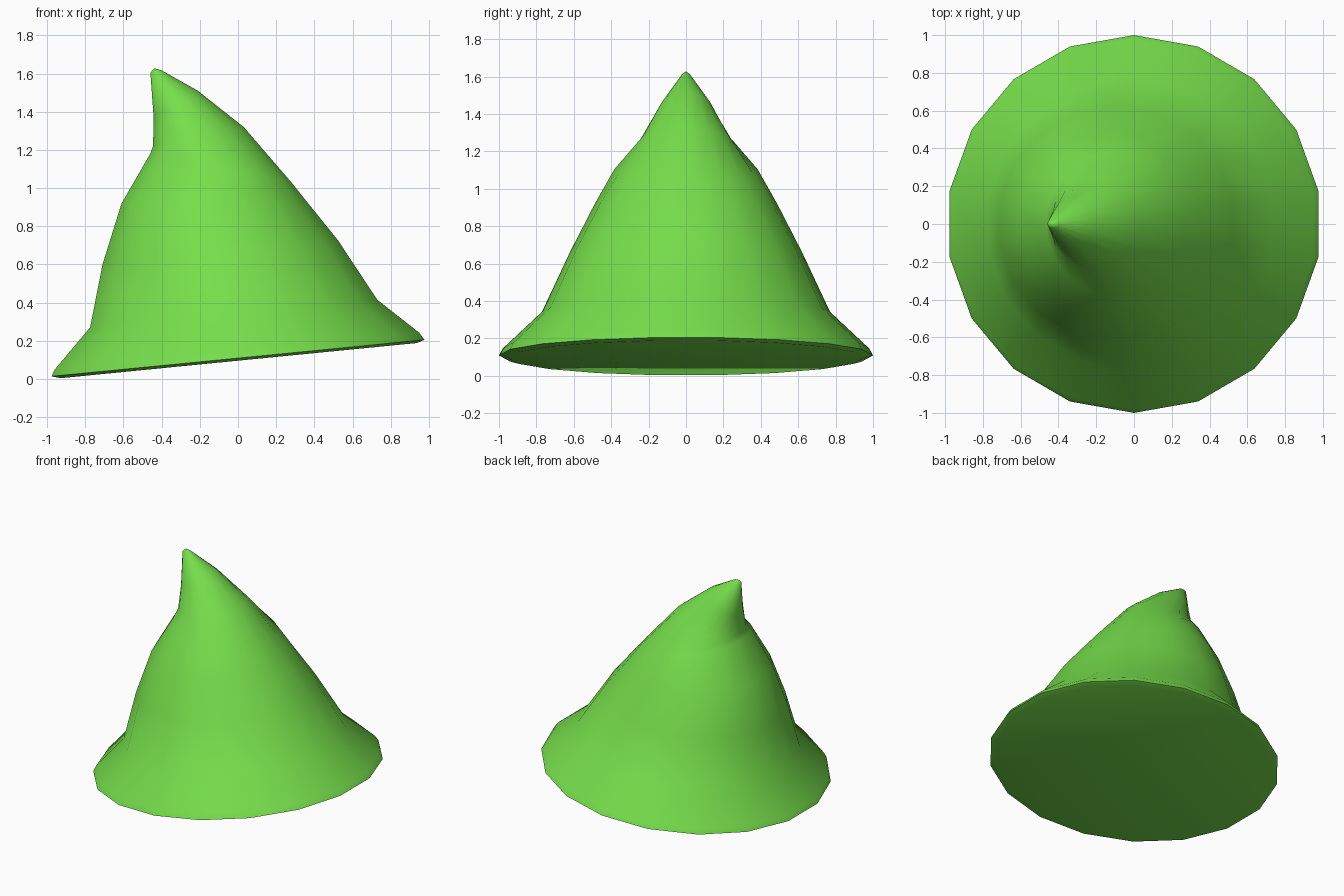
import bpy, bmesh
from math import cos, sin, radians, pi

if "Cube" in bpy.data.objects:
    bpy.data.objects.remove(bpy.data.objects["Cube"])

SIDES = 18
# Each ring of the cone: left x, left z, right x, right z, half depth in y
RINGS = [
    (-0.93, 0.004, 0.935, 0.188, 0.95),   # underside of brim
    (-0.977, 0.014, 0.977, 0.205, 1.00),  # brim edge
    (-0.96, 0.05, 0.95, 0.242, 0.98),     # top of brim
    (-0.775, 0.27, 0.73, 0.415, 0.77),    # foot of crown
    (-0.71, 0.60, 0.525, 0.725, 0.62),
    (-0.61, 0.92, 0.36, 0.93, 0.485),
    (-0.46, 1.18, 0.28, 1.03, 0.383),     # bend
    (-0.445, 1.22, 0.03, 1.32, 0.24),
    (-0.442, 1.37, -0.21, 1.51, 0.137),
    (-0.459, 1.605, -0.40, 1.617, 0.022), # tip
]
TIP = (-0.437, 0, 1.628)

bm = bmesh.new()


def add_ring(lx, lz, rx, rz, depth):
    """Tilted ellipse with a corner on the +y axis."""
    k = 1 / cos(radians(10))
    cx, cz = (lx + rx) / 2, (lz + rz) / 2
    ux, uz = (rx - lx) / 2 * k, (rz - lz) / 2 * k
    angles = [pi / 2 + 2 * pi * i / SIDES for i in range(SIDES)]
    return [bm.verts.new((cx + ux * cos(a), depth * sin(a), cz + uz * cos(a)))
            for a in angles]


# Loft the rings, close the base and the tip
rings = [add_ring(*r) for r in RINGS]
bm.faces.new(list(reversed(rings[0])))
for low, high in zip(rings, rings[1:]):
    for i in range(SIDES):
        j = (i + 1) % SIDES
        bm.faces.new((low[i], low[j], high[j], high[i]))
tip = bm.verts.new(TIP)
for i in range(SIDES):
    bm.faces.new((rings[-1][i], rings[-1][(i + 1) % SIDES], tip))
bmesh.ops.recalc_face_normals(bm, faces=bm.faces)

mesh = bpy.data.meshes.new("pointed_hat")
bm.to_mesh(mesh)
bm.free()
hat = bpy.data.objects.new("pointed_hat", mesh)
bpy.context.collection.objects.link(hat)

# Green felt
green = bpy.data.materials.new("green_felt")
green.diffuse_color = (0.18, 0.73, 0.07, 1)
green.use_nodes = True
green.node_tree.nodes["Principled BSDF"].inputs["Base Color"].default_value = green.diffuse_color
mesh.materials.append(green)

# Smooth shading
bpy.context.view_layer.objects.active = hat
hat.select_set(True)
bpy.ops.object.shade_smooth_by_angle(angle=radians(70))
